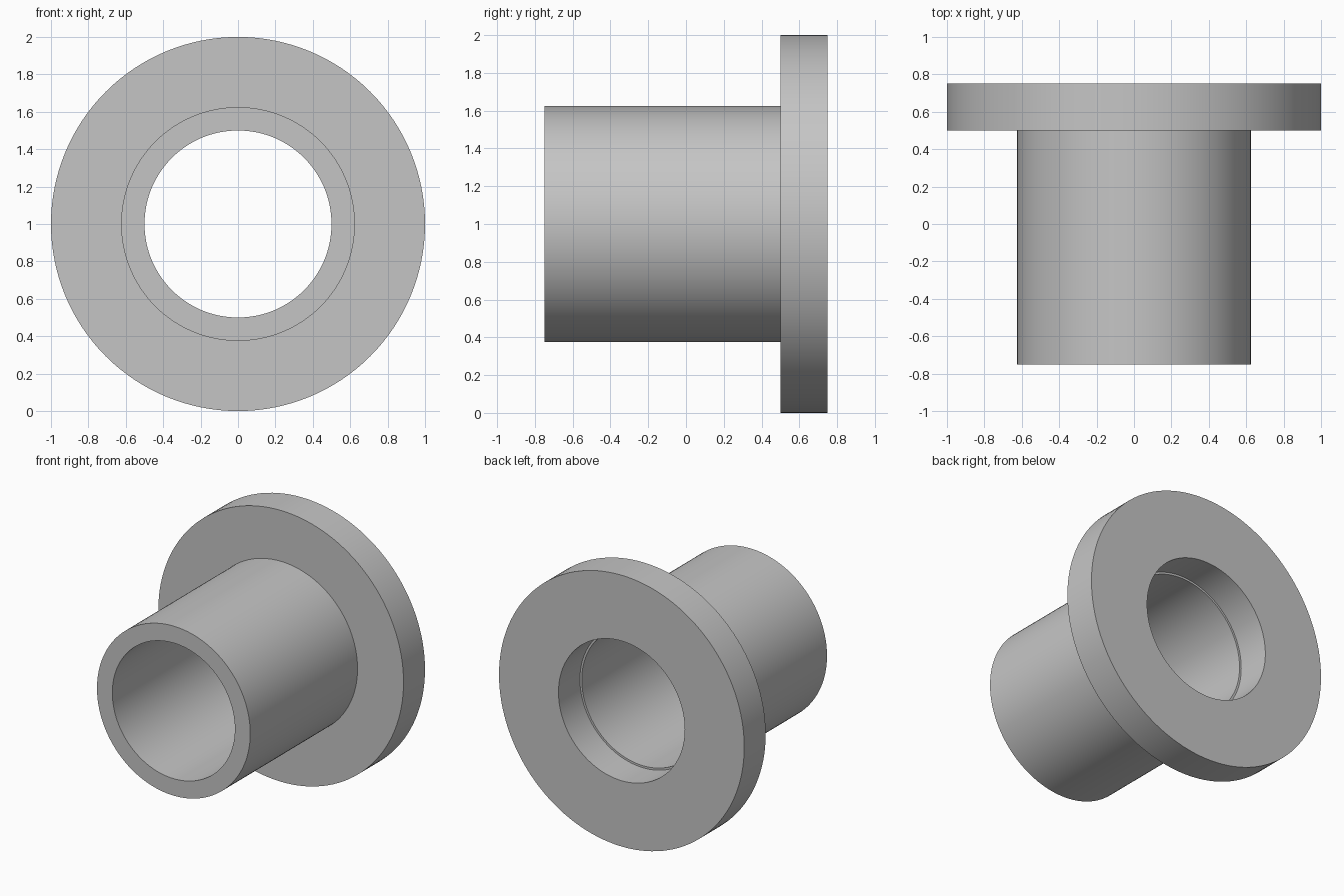
import bpy
import bmesh
from math import tau
from mathutils import Matrix, Vector

cube = bpy.data.objects.get("Cube")
if cube:
    bpy.data.objects.remove(cube)

# Single grey finish
grey = bpy.data.materials.new("plain_grey")
grey.use_nodes = True
colour = (0.56, 0.56, 0.56, 1)
grey.diffuse_color = colour
grey.node_tree.nodes["Principled BSDF"].inputs["Base Color"].default_value = colour

# Dimensions
SIDES = 128
AXIS_Z = 1.0
FRONT, SHOULDER, BACK = -0.75, 0.5, 0.75
BORE, COUNTERBORE, SLEEVE, FLANGE = 0.5, 0.515, 0.625, 1.0


def revolve(name, profile):
    """Spin a closed (radius, y) profile around the y axis."""
    bm = bmesh.new()
    verts = [bm.verts.new((r, y, 0)) for r, y in profile]
    edges = [bm.edges.new((v, verts[(i + 1) % len(verts)]))
             for i, v in enumerate(verts)]
    bmesh.ops.spin(bm, geom=verts + edges, cent=(0, 0, 0), axis=(0, 1, 0),
                   angle=tau, steps=SIDES, use_merge=True)
    bmesh.ops.remove_doubles(bm, verts=bm.verts, dist=0.0001)
    bmesh.ops.recalc_face_normals(bm, faces=bm.faces)
    bmesh.ops.transform(bm, matrix=Matrix.Translation(Vector((0, 0, AXIS_Z))),
                        verts=bm.verts)
    mesh = bpy.data.meshes.new(name)
    bm.to_mesh(mesh)
    bm.free()
    mesh.materials.append(grey)
    obj = bpy.data.objects.new(name, mesh)
    bpy.context.collection.objects.link(obj)
    return obj


# Sleeve with a wide back flange and a shallow step inside the bore
bushing = revolve("flanged_bushing", [
    (BORE, FRONT), (SLEEVE, FRONT),
    (SLEEVE, SHOULDER), (FLANGE, SHOULDER),
    (FLANGE, BACK), (COUNTERBORE, BACK),
    (COUNTERBORE, SHOULDER), (BORE, SHOULDER),
])

# Smooth walls, crisp rims
bpy.ops.object.select_all(action="DESELECT")
bushing.select_set(True)
bpy.context.view_layer.objects.active = bushing
bpy.ops.object.shade_smooth_by_angle(angle=0.6)
